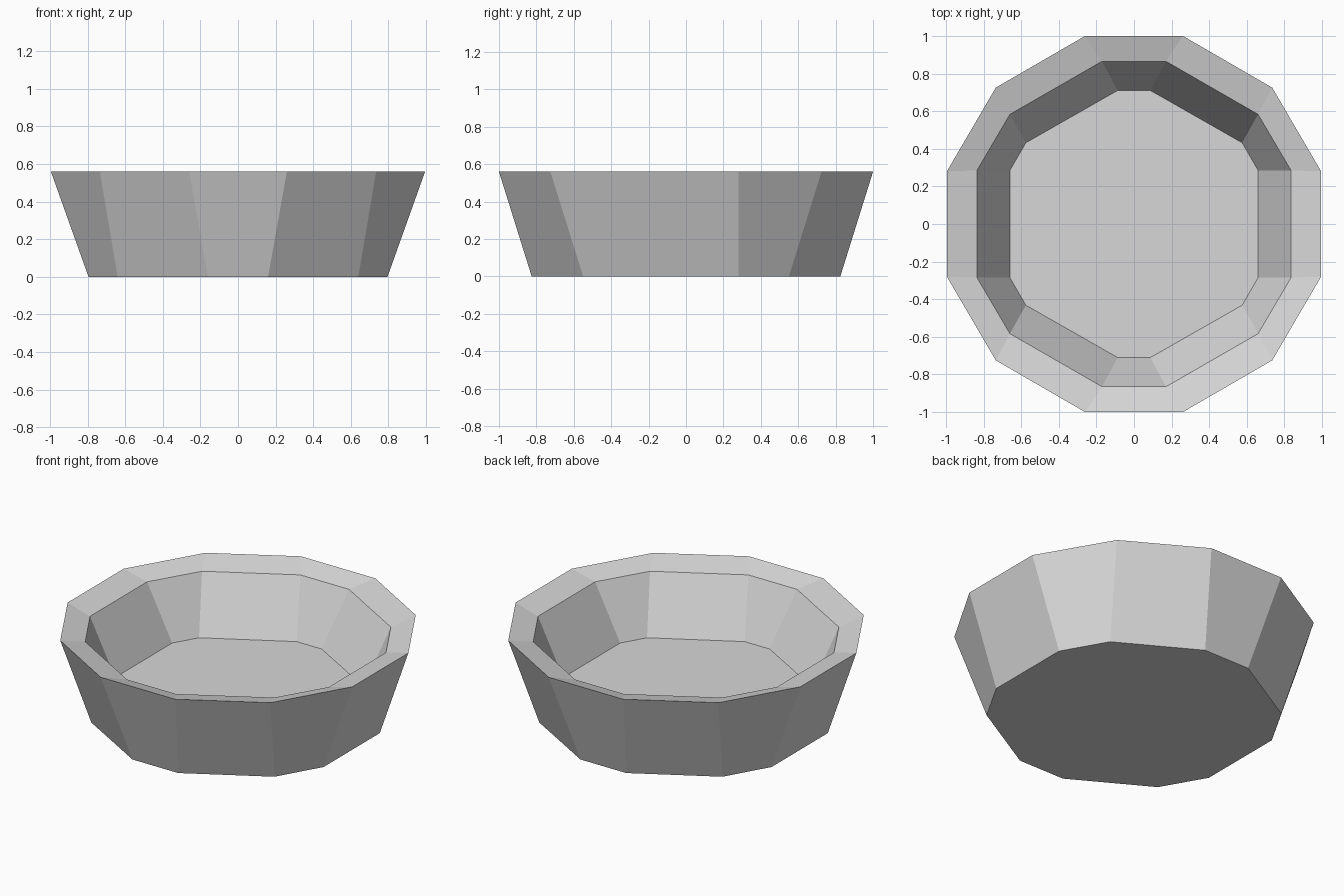
import bpy
import bmesh

cube = bpy.data.objects.get("Cube")
if cube:
    bpy.data.objects.remove(cube, do_unlink=True)

grey = bpy.data.materials.new("light_grey")
grey.use_nodes = True
colour = (0.68, 0.68, 0.68, 1)
grey.diffuse_color = colour
grey.node_tree.nodes["Principled BSDF"].inputs["Base Color"].default_value = colour


def ring(bm, quarter, z):
    """Twelve-sided loop, counter-clockwise, mirrored from three corners."""
    half = quarter + [(-x, y) for x, y in reversed(quarter)]
    full = half + [(-x, -y) for x, y in half]
    return [bm.verts.new((x, y, z)) for x, y in full]


def bridge(bm, lower, upper):
    for i in range(len(lower)):
        j = (i + 1) % len(lower)
        bm.faces.new((lower[i], lower[j], upper[j], upper[i]))


# Corners of one quarter, from the base up over the rim and down to the floor
sections = [
    ([(0.795, 0.28), (0.64, 0.55), (0.16, 0.825)], 0.0),      # base
    ([(0.995, 0.28), (0.735, 0.725), (0.26, 1.0)], 0.56),     # outer rim
    ([(0.835, 0.285), (0.66, 0.583), (0.17, 0.865)], 0.518),  # inner rim
    ([(0.66, 0.285), (0.575, 0.432), (0.087, 0.71)], 0.178),  # floor
]

# Bowl: outer wall, sloped rim, inner wall, floor and underside
bm = bmesh.new()
rings = [ring(bm, corners, z) for corners, z in sections]
for lower, upper in zip(rings, rings[1:]):
    bridge(bm, lower, upper)
bm.faces.new(rings[-1])
bm.faces.new(reversed(rings[0]))
bmesh.ops.recalc_face_normals(bm, faces=bm.faces)

mesh = bpy.data.meshes.new("bowl")
bm.to_mesh(mesh)
bm.free()
mesh.materials.append(grey)
bowl = bpy.data.objects.new("bowl", mesh)
bpy.context.collection.objects.link(bowl)
